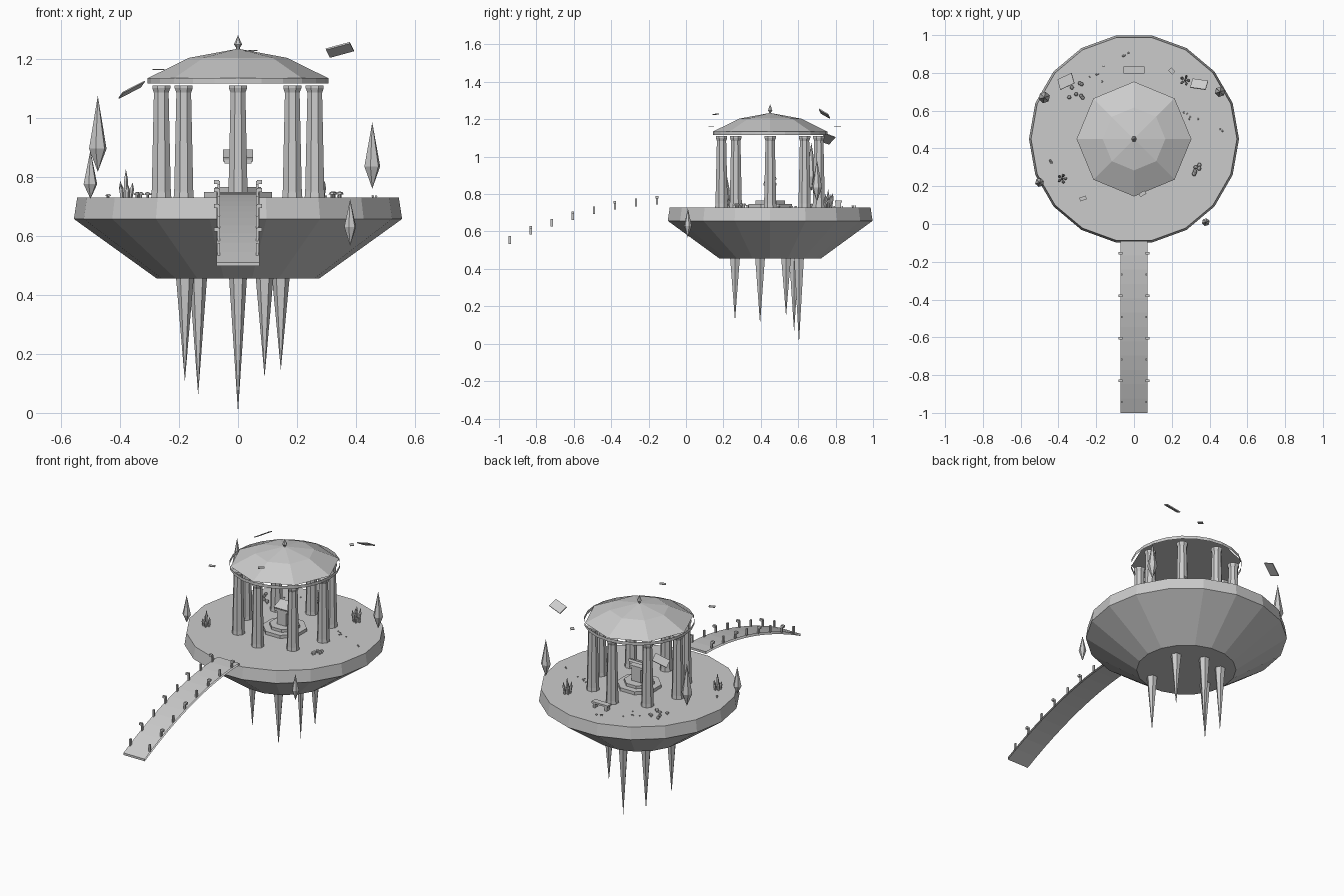
import bpy, bmesh, math, random
from mathutils import Vector, Matrix, Euler

if "Cube" in bpy.data.objects:
    bpy.data.objects.remove(bpy.data.objects["Cube"])

random.seed(4)
CY = 0.45       # island centre in y
TOP = 0.729     # island ground level
stone = bpy.data.materials.new("grey stone")
stone.diffuse_color = (0.6, 0.6, 0.6, 1)
stone.use_nodes = True
stone.node_tree.nodes["Principled BSDF"].inputs["Base Color"].default_value = stone.diffuse_color


def finish(name, bm):
    bmesh.ops.recalc_face_normals(bm, faces=bm.faces)
    me = bpy.data.meshes.new(name)
    bm.to_mesh(me)
    bm.free()
    me.materials.append(stone)
    ob = bpy.data.objects.new(name, me)
    bpy.context.collection.objects.link(ob)
    return ob


def lathe(bm, profile, n, x=0, y=0, z=0, turn=0.0, rot=None):
    """Revolve (radius, height) points; zero radius makes a tip, open ends are capped."""
    m = Matrix.Translation((x, y, z)) @ (rot.to_matrix().to_4x4() if rot else Matrix())
    rings = []
    for r, h in profile:
        count = 1 if r == 0 else n
        rings.append([bm.verts.new(m @ Vector((r * math.cos(turn + math.tau * i / n),
                                               r * math.sin(turn + math.tau * i / n), h)))
                      for i in range(count)])
    for a, b in zip(rings, rings[1:]):
        for i in range(n):
            j = (i + 1) % n
            if len(a) == 1:
                bm.faces.new((a[0], b[j], b[i]))
            elif len(b) == 1:
                bm.faces.new((a[i], a[j], b[0]))
            else:
                bm.faces.new((a[i], a[j], b[j], b[i]))
    for ring in (rings[0], rings[-1]):
        if len(ring) > 1:
            bm.faces.new(ring)


def box(bm, centre, size, rot=(0, 0, 0)):
    m = (Matrix.Translation(centre) @ Euler([math.radians(a) for a in rot]).to_matrix().to_4x4()
         @ Matrix.Diagonal((*size, 1)))
    bmesh.ops.create_cube(bm, size=1, matrix=m)


# Floating island
bm = bmesh.new()
lathe(bm, [(0.275, 0.455), (0.556, 0.657), (0.545, TOP)], 18, y=CY)
finish("island", bm)

# Hanging rock spikes: x, y, tip height
bm = bmesh.new()
for x, y, tip in [(-0.18, 0.396, 0.105), (-0.135, 0.578, 0.06), (0, 0.604, 0),
                  (0.09, 0.262, 0.12), (0.145, 0.535, 0.145)]:
    lathe(bm, [(0, tip), (0.031, 0.47)], 6, x, y)
finish("rock_spikes", bm)

# Ring of eight columns
bm = bmesh.new()
for i in range(8):
    a = math.tau * i / 8
    lathe(bm, [(0.037, TOP), (0.035, 0.75), (0.027, 1.085), (0.033, 1.1), (0.033, 1.11)], 8,
          0.26 * math.cos(a), CY + 0.26 * math.sin(a), turn=math.pi / 8)
finish("columns", bm)

# Thin open band under the roof
bm = bmesh.new()
bmesh.ops.create_cone(bm, cap_ends=False, segments=24, radius1=0.306, radius2=0.306, depth=0.019,
                      matrix=Matrix.Translation((0, CY, 1.1255)))
finish("roof_band", bm)

# Eight-sided domed roof
bm = bmesh.new()
lathe(bm, [(0.304, 1.135), (0.166, 1.203), (0, 1.234)], 8, y=CY)
finish("roof", bm)

# Roof finial
bm = bmesh.new()
lathe(bm, [(0.006, 1.228), (0.006, 1.238), (0.014, 1.248), (0, 1.28)], 6, y=CY)
finish("finial", bm)

# Dais and altar
bm = bmesh.new()
lathe(bm, [(0.125, TOP), (0.125, 0.748)], 8, y=CY, turn=math.pi / 8)
lathe(bm, [(0.085, 0.748), (0.085, 0.765)], 8, y=CY, turn=math.pi / 8)
finish("dais", bm)
bm = bmesh.new()
box(bm, (0, CY, 0.805), (0.06, 0.06, 0.08))
box(bm, (0, CY, 0.852), (0.09, 0.07, 0.014))
box(bm, (0, CY, 0.872), (0.1, 0.07, 0.014), (22, 0, 0))
finish("altar", bm)

# Arched bridge: top and underside sheets, closed at the ends


def deck(y):
    t = max(0.0, (-0.09 - y) / 0.91)
    return 0.748 - 0.238 * t ** 1.85


bm = bmesh.new()
sheets = []
for drop in (0, 0.013):
    rows = []
    for i in range(13):
        y = -0.09 - 0.91 * i / 12
        rows.append([bm.verts.new((x, y, deck(y) - drop)) for x in (-0.072, 0.072)])
    for a, b in zip(rows, rows[1:]):
        bm.faces.new((a[0], a[1], b[1], b[0]))
    sheets.append(rows)
for k in (0, -1):
    a, b = sheets[0][k], sheets[1][k]
    bm.faces.new((a[0], a[1], b[1], b[0]))
finish("bridge_deck", bm)

# Bridge posts, every second pair carrying a lantern head
bm = bmesh.new()
for i in range(8):
    y = -0.155 - 0.1125 * i
    for s in (-1, 1):
        z = deck(y)
        box(bm, (s * 0.065, y, z + 0.018), (0.009, 0.012, 0.042))
        if i % 2 == 0:
            box(bm, (s * 0.073, y, z + 0.036), (0.018, 0.014, 0.013))
finish("bridge_posts", bm)

# Floating crystals: x, y, bottom, widest, top, radius
bm = bmesh.new()
for x, y, lo, mid, hi, r in [(-0.475, 0.67, 0.817, 0.895, 1.075, 0.031),
                             (-0.5, 0.22, 0.725, 0.775, 0.89, 0.024),
                             (0.455, 0.70, 0.76, 0.835, 0.985, 0.028),
                             (0.38, 0.01, 0.566, 0.63, 0.725, 0.021)]:
    lathe(bm, [(0, lo), (r, mid), (0, hi)], 6, x, y, turn=0.3)
finish("floating_crystals", bm)

# Ground crystal clusters
bm = bmesh.new()
for cx, cy in [(-0.38, 0.24), (0.27, 0.76)]:
    for i in range(6):
        a = math.tau * i / 5
        d = 0.0 if i == 5 else 0.015
        lean = Euler((-0.15 * math.sin(a) * (i < 5), 0.15 * math.cos(a) * (i < 5), 0))
        h = 0.1 if i == 5 else random.uniform(0.045, 0.085)
        lathe(bm, [(0.007, 0), (0.008, h * 0.6), (0, h)], 5,
              cx + d * math.cos(a), cy + d * math.sin(a), TOP - 0.003, rot=lean)
finish("crystal_clusters", bm)

# Small mushrooms and pebbles in loose patches
bm = bmesh.new()
for cx, cy, spread, count, r in [(-0.31, 0.71, 0.05, 8, 0.011), (0.32, 0.29, 0.03, 6, 0.012),
                                 (-0.2, 0.8, 0.05, 5, 0.005), (0.3, 0.58, 0.04, 5, 0.005),
                                 (-0.44, 0.33, 0.01, 2, 0.007), (0.46, 0.5, 0.01, 2, 0.005),
                                 (-0.04, 0.9, 0.02, 3, 0.006)]:
    for i in range(count):
        x, y = cx + random.uniform(-spread, spread), cy + random.uniform(-spread, spread)
        lathe(bm, [(r * 0.4, 0), (r * 0.4, r), (r, r), (r * 0.7, r * 1.6), (0, r * 1.9)], 6,
              x, y, TOP - 0.001)
finish("mushrooms", bm)

# Bench behind the temple
bm = bmesh.new()
box(bm, (0, 0.815, 0.76), (0.11, 0.036, 0.011))
for s in (-1, 1):
    box(bm, (s * 0.04, 0.815, 0.742), (0.014, 0.03, 0.027))
finish("bench", bm)

# Drifting stone slabs
bm = bmesh.new()
for centre, size, rot in [((-0.36, 0.755, 1.095), (0.09, 0.06, 0.004), (-22, -25, 25)),
                          ((0.345, 0.74, 1.23), (0.085, 0.055, 0.006), (-30, -15, -8)),
                          ((-0.27, 0.135, 1.163), (0.036, 0.02, 0.004), (0, 0, 20)),
                          ((0.045, 0.16, 1.227), (0.036, 0.02, 0.004), (0, -4, 30)),
                          ((0.2, 0.81, 1.16), (0.03, 0.022, 0.004), (0, 0, -45))]:
    box(bm, centre, size, rot)
finish("drifting_slabs", bm)
